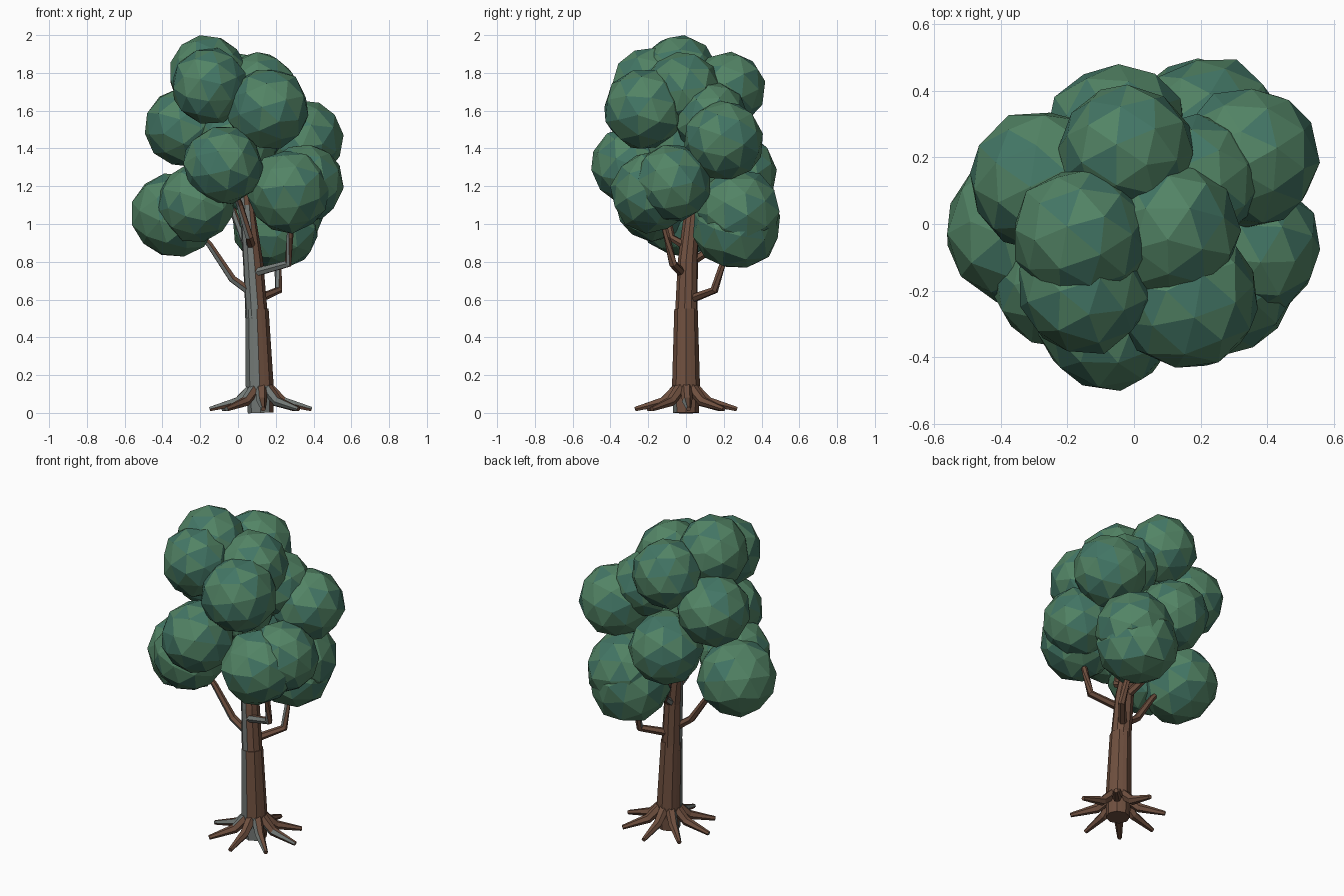
import bpy, bmesh, math, random
from mathutils import Vector, Euler

if "Cube" in bpy.data.objects:
    bpy.data.objects.remove(bpy.data.objects["Cube"])

random.seed(4)


def material(name, color):
    m = bpy.data.materials.new(name)
    m.diffuse_color = (*color, 1)
    m.use_nodes = True
    m.node_tree.nodes["Principled BSDF"].inputs["Base Color"].default_value = m.diffuse_color
    return m


bark = [material("brown_bark", (0.16, 0.08, 0.05)), material("grey_bark", (0.17, 0.19, 0.18))]
leaf = [material("green_leaf", (0.085, 0.23, 0.13)), material("teal_leaf", (0.055, 0.18, 0.13))]


def add_object(name, bm, mats, second):
    """Make an object; faces for which second(face) is true get the second colour."""
    bmesh.ops.recalc_face_normals(bm, faces=bm.faces)
    for f in bm.faces:
        f.material_index = int(second(f))
    mesh = bpy.data.meshes.new(name)
    bm.to_mesh(mesh)
    bm.free()
    for m in mats:
        mesh.materials.append(m)
    obj = bpy.data.objects.new(name, mesh)
    bpy.context.collection.objects.link(obj)


def weathered(f):
    # Bark is grey on the front left side
    return f.normal.dot(Vector((-0.6, -0.8, 0))) > random.uniform(0.3, 0.9)


def limb(name, path, radii, sides, rib=0.0):
    """Tapered faceted tube through a few points."""
    pts = [Vector(p) for p in path]
    bm = bmesh.new()
    rings = []
    for i, p in enumerate(pts):
        a, b = pts[max(i - 1, 0)], pts[min(i + 1, len(pts) - 1)]
        turn = (b - a).to_track_quat('Z', 'Y')
        ring = []
        for k in range(sides):
            t = math.tau * k / sides
            r = radii[i] * (1 - rib * (k % 2))
            ring.append(bm.verts.new(p + turn @ Vector((r * math.cos(t), r * math.sin(t), 0))))
        rings.append(ring)
    for lo, hi in zip(rings, rings[1:]):
        for k in range(sides):
            n = (k + 1) % sides
            bm.faces.new((lo[k], lo[n], hi[n], hi[k]))
    bm.faces.new(rings[0][::-1])
    bm.faces.new(rings[-1])
    add_object(name, bm, bark, weathered)


# Trunk: thick ribbed lower part, slimmer upper part leaning to the left
limb("lower_trunk", [(0.12, 0, 0), (0.115, 0, 0.14), (0.10, 0, 0.55)],
     [0.068, 0.074, 0.062], 16, 0.06)
limb("upper_trunk", [(0.10, 0, 0.5), (0.08, 0.01, 0.8), (0.045, 0.03, 1.1), (0.0, 0.03, 1.5)],
     [0.060, 0.054, 0.038, 0.02], 10)

# Roots spread evenly round the base
for i in range(8):
    t = math.tau * i / 8 + 0.05
    c, s = math.cos(t), math.sin(t)
    limb(f"root_{i + 1}",
         [(0.12 + c * d, s * d, z) for d, z in ((0.045, 0.13), (0.12, 0.06), (0.27, 0.02))],
         [0.032, 0.027, 0.013], 6)

# Branches with an elbow, each running up into the crown
branches = [
    [(0.08, 0.0, 0.63), (-0.03, -0.01, 0.71), (-0.15, -0.02, 0.89), (-0.25, -0.03, 1.0)],
    [(0.08, -0.02, 0.74), (0.265, -0.07, 0.79), (0.275, -0.10, 0.93), (0.28, -0.14, 1.08)],
    [(0.10, 0.02, 0.60), (0.215, 0.15, 0.65), (0.21, 0.21, 0.84), (0.20, 0.25, 0.95)],
    [(0.07, 0.0, 0.88), (0.06, -0.08, 0.93), (0.01, -0.11, 1.10), (-0.05, -0.2, 1.25)],
    [(0.08, 0.03, 0.80), (0.05, 0.14, 0.87), (-0.02, 0.18, 1.05), (-0.06, 0.22, 1.2)],
]
for i, path in enumerate(branches):
    limb(f"branch_{i + 1}", path, [0.024, 0.022, 0.018, 0.014], 6)

# Crown: clumps of leaves as low-poly balls (x, y, z, radius)
clumps = [
    (-0.16, -0.04, 1.79, 0.21), (-0.15, -0.19, 1.73, 0.205),
    (0.11, -0.02, 1.70, 0.21), (-0.02, 0.22, 1.71, 0.205),
    (0.16, -0.22, 1.61, 0.22), (0.345, 0.20, 1.44, 0.215),
    (0.23, 0.28, 1.07, 0.225), (0.20, 0.27, 0.99, 0.235),
    (-0.05, 0.27, 1.27, 0.215), (-0.34, -0.02, 1.05, 0.23),
    (-0.22, -0.17, 1.11, 0.21), (-0.08, -0.29, 1.31, 0.215),
    (0.355, -0.07, 1.22, 0.21), (0.27, -0.18, 1.17, 0.22),
    (-0.28, 0.13, 1.51, 0.215), (0.18, 0.13, 1.56, 0.20),
    (0.0, 0.0, 1.42, 0.22),
]
for i, (x, y, z, r) in enumerate(clumps):
    bm = bmesh.new()
    bmesh.ops.create_icosphere(bm, subdivisions=2, radius=r)
    turn = Euler([random.uniform(0, math.tau) for _ in range(3)]).to_matrix()
    for v in bm.verts:
        v.co = turn @ v.co * random.uniform(0.96, 1.03) + Vector((x, y, z))
    add_object(f"leaf_clump_{i + 1}", bm, leaf, lambda f: random.random() < 0.35)
